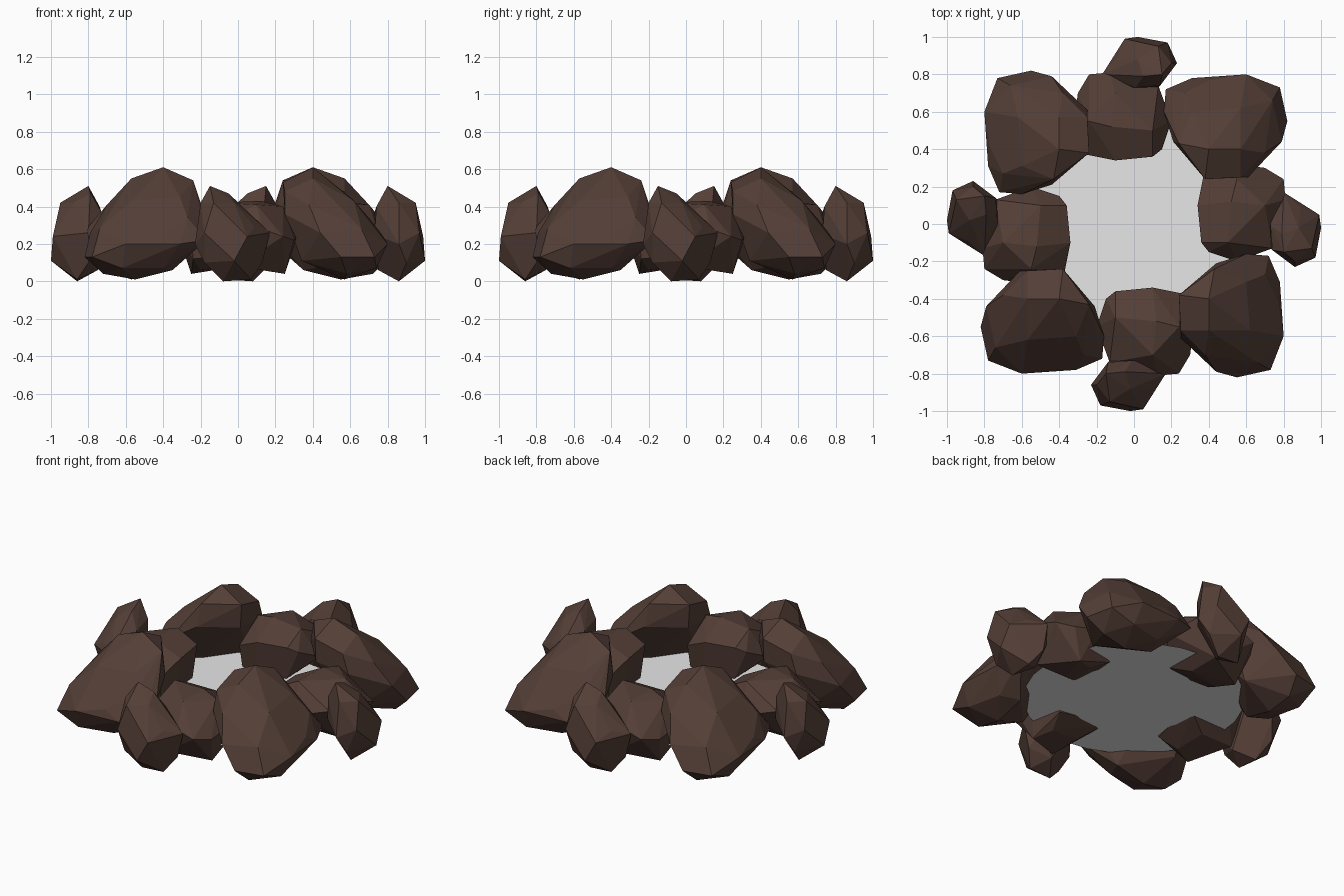
import bpy, bmesh, math
from mathutils import Matrix

if "Cube" in bpy.data.objects:
    bpy.data.objects.remove(bpy.data.objects["Cube"])


def material(name, color):
    m = bpy.data.materials.new(name)
    m.diffuse_color = (*color, 1)
    m.use_nodes = True
    m.node_tree.nodes["Principled BSDF"].inputs["Base Color"].default_value = m.diffuse_color
    return m


brown = material("dark_brown_stone", (0.089, 0.049, 0.038))
grey = material("light_grey", (0.80, 0.80, 0.80))


def rock(name, corners, turn):
    """Faceted boulder: convex hull of its corner points, turned around z."""
    bm = bmesh.new()
    for c in corners:
        bm.verts.new(c)
    bmesh.ops.convex_hull(bm, input=bm.verts[:])
    loose = [v for v in bm.verts if not v.link_faces]
    bmesh.ops.delete(bm, geom=loose, context='VERTS')
    bmesh.ops.dissolve_limit(bm, angle_limit=math.radians(7),
                             verts=bm.verts[:], edges=bm.edges[:])
    bmesh.ops.recalc_face_normals(bm, faces=bm.faces[:])
    bmesh.ops.rotate(bm, verts=bm.verts[:], cent=(0, 0, 0),
                     matrix=Matrix.Rotation(turn, 3, 'Z'))
    me = bpy.data.meshes.new(name)
    bm.to_mesh(me)
    bm.free()
    me.materials.append(brown)
    ob = bpy.data.objects.new(name, me)
    bpy.context.collection.objects.link(ob)


# big corner boulder: low outside, leaning up towards the middle
large = [
    (-.40, -.40, .61), (-.57, -.40, .55), (-.57, -.25, .48), (-.38, -.24, .53),
    (-.24, -.43, .54), (-.70, -.38, .41), (-.57, -.62, .43), (-.31, -.60, .45),
    (-.21, -.44, .40), (-.16, -.60, .30), (-.17, -.72, .22), (-.31, -.78, .20),
    (-.27, -.70, .34), (-.41, -.77, .25), (-.60, -.80, .20), (-.74, -.66, .28),
    (-.78, -.73, .13), (-.82, -.55, .13), (-.79, -.44, .26), (-.55, -.57, .01),
    (-.35, -.57, .06), (-.72, -.58, .04), (-.40, -.69, .07), (-.62, -.74, .07),
    (-.60, -.34, .11), (-.29, -.62, .12), (-.38, -.25, .38), (-.61, -.25, .36)]

# medium boulder between the corners
medium = [
    (-.10, -.36, .35), (.10, -.34, .34), (.25, -.37, .27), (-.15, -.40, .32),
    (-.08, -.38, .14), (.12, -.37, .13), (.24, -.39, .12),
    (-.10, -.50, .42), (.12, -.52, .43), (.24, -.55, .40), (.32, -.55, .25),
    (.30, -.70, .22), (.24, -.80, .24), (.13, -.81, .28), (-.13, -.74, .30),
    (-.20, -.55, .25), (.10, -.70, .41), (.00, -.52, .08), (.20, -.50, .06),
    (.25, -.62, .04), (.00, -.74, .08)]

# small outer stone
small = [
    (-.15, -.80, .51), (-.05, -.79, .47), (-.20, -.86, .42), (-.13, -.95, .42),
    (-.02, -.88, .42), (.03, -.80, .40), (.17, -.80, .26), (.09, -.89, .29),
    (-.18, -.97, .26), (-.02, -1.0, .11), (.05, -.99, .24), (-.23, -.86, .20),
    (-.18, -.90, .10), (-.08, -.86, .00), (.07, -.86, .01), (.13, -.80, .10),
    (.10, -.73, .20), (-.13, -.73, .25), (.00, -.75, .06), (-.14, -.74, .40),
    (-.01, -.73, .37)]

# the same three stones on each of the four sides
for i, side in enumerate(("front", "right", "back", "left")):
    for label, pts in (("large", large), ("medium", medium), ("small", small)):
        rock(f"{label}_rock_{side}", pts, i * math.pi / 2)

# flat floor inside the ring
bpy.ops.mesh.primitive_circle_add(vertices=24, radius=0.65, fill_type='NGON',
                                  location=(0, 0, 0.13))
floor = bpy.context.object
floor.name = "inner_floor"
floor.data.materials.append(grey)
